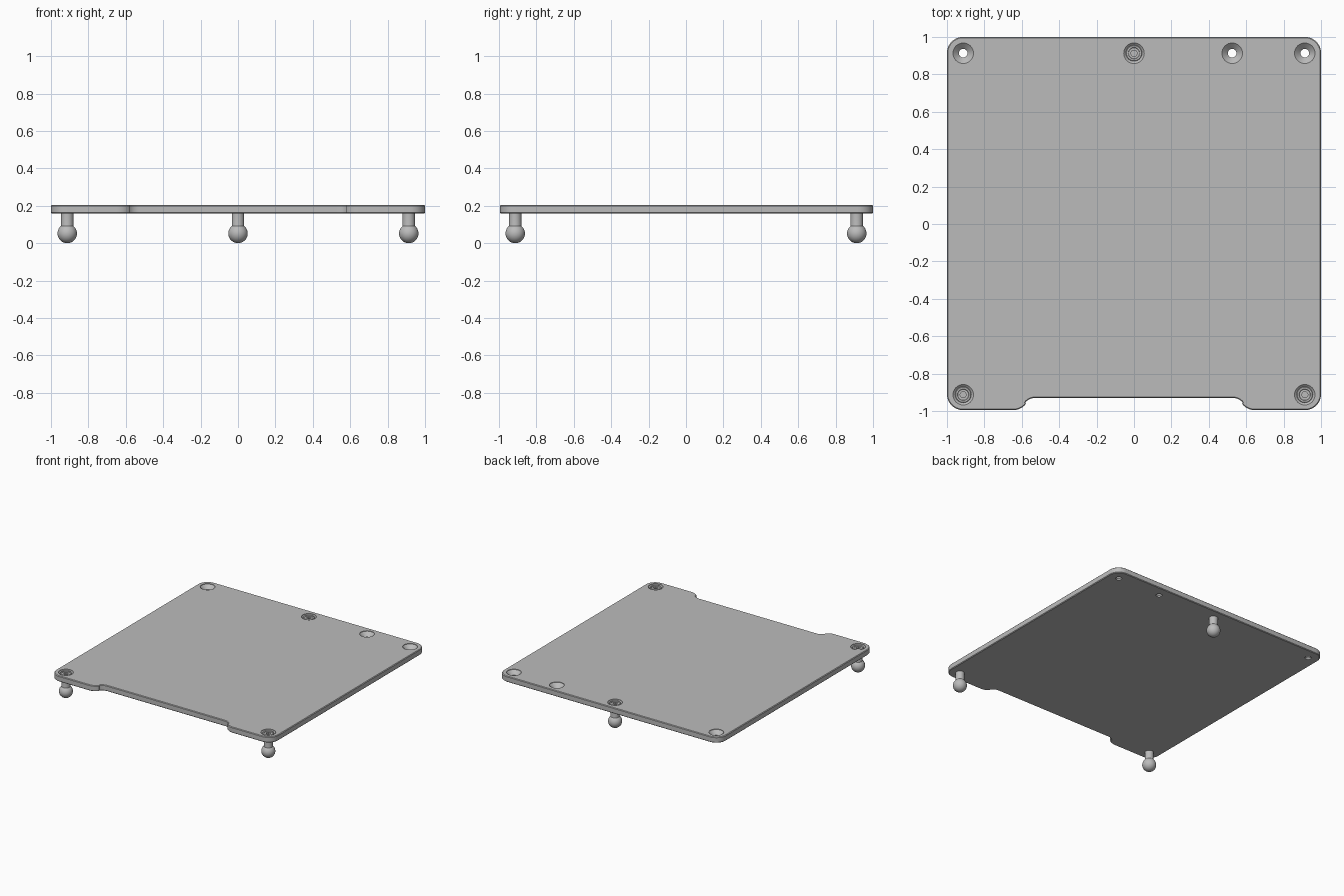
import bpy, bmesh, math

if "Cube" in bpy.data.objects:
    bpy.data.objects.remove(bpy.data.objects["Cube"])

Z0, Z1 = 0.158, 0.205          # underside and top of the plate
M = 0.913                      # mounting hole offset from the centre
HOLES = [(-M, M), (0, M), (0.525, M), (M, M), (-M, -M), (M, -M)]
STUDS = [(0, M), (-M, -M), (M, -M)]

grey = bpy.data.materials.new("light grey")
grey.diffuse_color = (0.5, 0.5, 0.5, 1)
grey.use_nodes = True
grey.node_tree.nodes["Principled BSDF"].inputs["Base Color"].default_value = grey.diffuse_color


def finish(bm, name):
    bmesh.ops.recalc_face_normals(bm, faces=bm.faces)
    mesh = bpy.data.meshes.new(name)
    bm.to_mesh(mesh)
    bm.free()
    mesh.materials.append(grey)
    ob = bpy.data.objects.new(name, mesh)
    bpy.context.collection.objects.link(ob)
    return ob


def smooth(ob):
    bpy.ops.object.select_all(action='DESELECT')
    ob.select_set(True)
    bpy.context.view_layer.objects.active = ob
    bpy.ops.object.shade_smooth_by_angle(angle=math.radians(30))


def lathe(bm, profile, x, y, n=32):
    """Closed solid of revolution; each profile point is radius, height, optional side count."""
    rings = []
    for r, z in profile:
        if r == 0:
            rings.append([bm.verts.new((x, y, z))])
        else:
            rings.append([bm.verts.new((x + r * math.cos(math.tau * i / n),
                                        y + r * math.sin(math.tau * i / n), z)) for i in range(n)])
    for a, b in zip(rings, rings[1:]):
        for i in range(n):
            j = (i + 1) % n
            if len(a) == 1:
                bm.faces.new((a[0], b[i], b[j]))
            elif len(b) == 1:
                bm.faces.new((a[i], a[j], b[0]))
            else:
                bm.faces.new((a[i], a[j], b[j], b[i]))


def arc(cx, cy, r, a0, a1, n=8):
    return [(cx + r * math.cos(math.radians(a0 + (a1 - a0) * i / n)),
             cy + r * math.sin(math.radians(a0 + (a1 - a0) * i / n))) for i in range(n + 1)]


# Plate outline: right half with rounded corners and an S-shaped notch, then mirrored
R = 0.085
half = (arc(0.53, -0.995, 0.065, 90, 40, 6) + arc(0.645, -0.91, 0.085, 218, 270, 6)
        + arc(1 - R, -1 + R + 0.005, R, -90, 0) + arc(1 - R, 1 - R, R, 0, 90))
half = [(x, max(y, -0.995)) for x, y in half]
outline = half + [(-x, y) for x, y in reversed(half)]
bm = bmesh.new()
bottom = bm.faces.new([bm.verts.new((x, y, Z0)) for x, y in outline])
ext = bmesh.ops.extrude_face_region(bm, geom=[bottom])
for v in ext["geom"]:
    if isinstance(v, bmesh.types.BMVert):
        v.co.z = Z1
rim = [e for e in bm.edges if abs(e.verts[0].co.z - e.verts[1].co.z) < 1e-5]
bmesh.ops.bevel(bm, geom=rim, offset=0.005, segments=1, affect='EDGES')
plate = finish(bm, "plate")

# Countersunk holes cut through the plate
bm = bmesh.new()
for x, y in HOLES:
    lathe(bm, [(0, Z0 - 0.02), (0.023, Z0 - 0.02), (0.023, Z0 + 0.013),
               (0.055, Z1 - 0.004), (0.055, Z1 + 0.02), (0, Z1 + 0.02)], x, y)
cutter = finish(bm, "hole_cutter")
cutter.hide_render = True
bpy.context.view_layer.objects.active = plate
mod = plate.modifiers.new("holes", 'BOOLEAN')
mod.operation, mod.solver, mod.object = 'DIFFERENCE', 'EXACT', cutter
bpy.ops.object.modifier_apply(modifier=mod.name)
bpy.data.objects.remove(cutter)
smooth(plate)

# Ball feet: sphere, neck and countersunk screw head with a hexagonal socket
for k, (x, y) in enumerate(STUDS):
    bm = bmesh.new()
    ball = [(0.052 * math.sin(math.radians(a)), 0.052 - 0.052 * math.cos(math.radians(a)))
            for a in range(0, 141, 10)]
    lathe(bm, ball + [(0.033, 0.095), (0.033, Z0), (0, Z0)], x, y)
    smooth(finish(bm, f"ball_foot_{k + 1}"))

    bm = bmesh.new()
    lathe(bm, [(0, Z0), (0.022, Z0), (0.022, Z0 + 0.013), (0.043, Z1 - 0.014), (0.043, Z1 - 0.008),
               (0.040, Z1 - 0.004), (0.031, Z1 - 0.004), (0.029, Z1 - 0.008), (0.018, Z1 - 0.008)], x, y, 24)
    # Socket: inner rim drops straight to a floor, with six flat sides
    inner = [v for v in bm.verts if abs(math.hypot(v.co.x - x, v.co.y - y) - 0.018) < 1e-4]
    for v in inner:
        a = math.atan2(v.co.y - y, v.co.x - x) % (math.pi / 3) - math.pi / 6
        s = math.cos(math.pi / 6) / math.cos(a)
        v.co.x, v.co.y = x + (v.co.x - x) * s, y + (v.co.y - y) * s
    edges = [e for e in bm.edges if e.is_boundary]
    ext = bmesh.ops.extrude_edge_only(bm, edges=edges)["geom"]
    for v in ext:
        if isinstance(v, bmesh.types.BMVert):
            v.co.z -= 0.016
    bmesh.ops.holes_fill(bm, edges=[e for e in bm.edges if e.is_boundary], sides=0)
    smooth(finish(bm, f"socket_screw_{k + 1}"))
